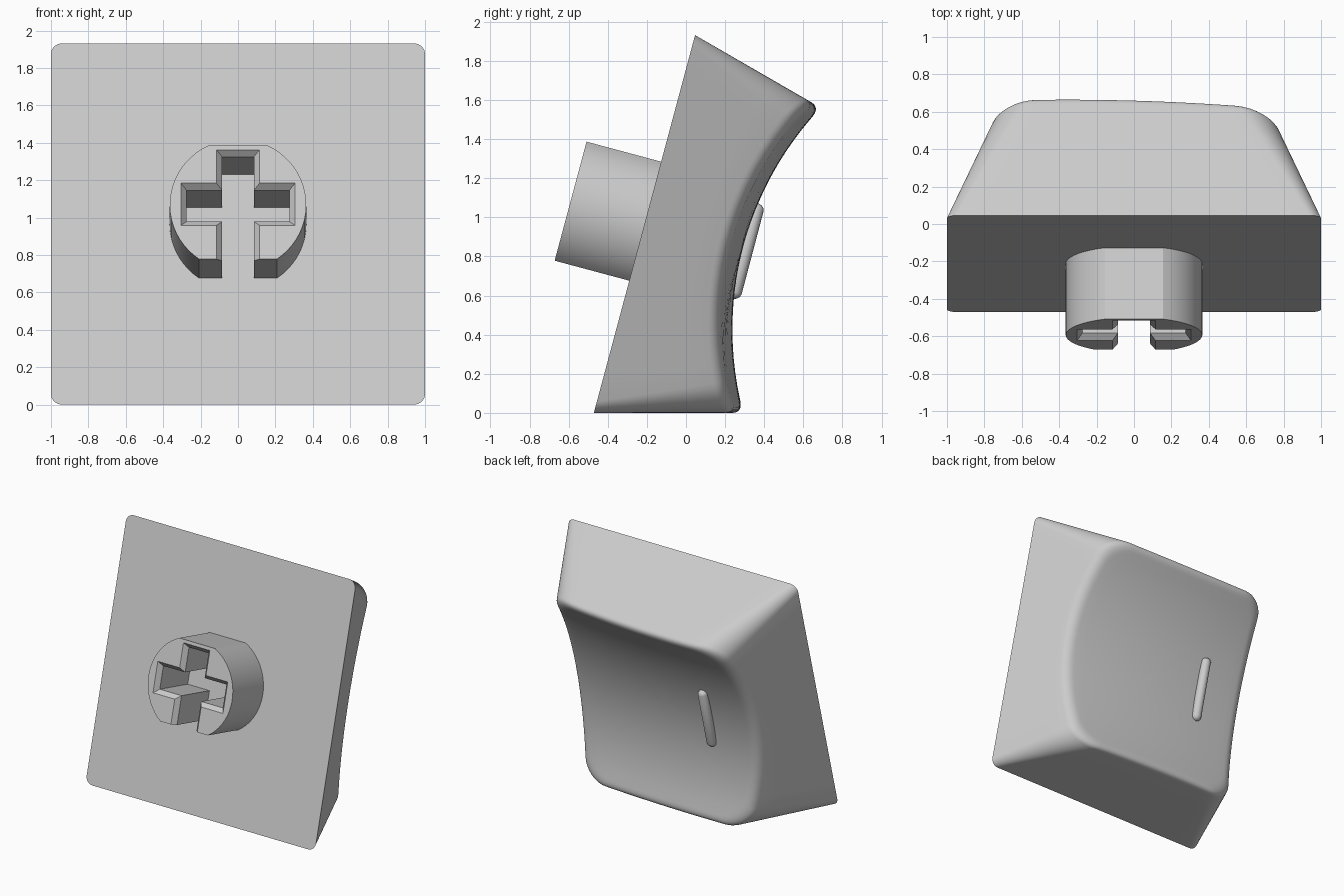
import bpy, bmesh, math
from mathutils import Matrix, Vector

if "Cube" in bpy.data.objects:
    bpy.data.objects.remove(bpy.data.objects["Cube"])

TILT = math.radians(15)
# local frame: u = width, v = up along the base plane, w = out through the dished back
c, s = math.cos(TILT), math.sin(TILT)
FRAME = Matrix(((1, 0, 0, 0), (0, s, c, -0.2125), (0, c, -s, 0.966), (0, 0, 0, 1)))

grey = bpy.data.materials.new("light_grey")
grey.diffuse_color = (0.6, 0.6, 0.6, 1)
grey.use_nodes = True
grey.node_tree.nodes["Principled BSDF"].inputs["Base Color"].default_value = grey.diffuse_color


def finish(bm, name, angle):
    bmesh.ops.transform(bm, matrix=FRAME, verts=bm.verts)
    bmesh.ops.recalc_face_normals(bm, faces=bm.faces)
    me = bpy.data.meshes.new(name)
    bm.to_mesh(me)
    bm.free()
    me.materials.append(grey)
    ob = bpy.data.objects.new(name, me)
    bpy.context.collection.objects.link(ob)
    bpy.ops.object.select_all(action='DESELECT')
    ob.select_set(True)
    bpy.context.view_layer.objects.active = ob
    bpy.ops.object.shade_smooth_by_angle(angle=math.radians(angle))
    return ob


def loft(bm, rings):
    vr = [[bm.verts.new(p) for p in r] for r in rings]
    for a, b in zip(vr, vr[1:]):
        for i in range(len(a)):
            j = (i + 1) % len(a)
            bm.faces.new((a[i], a[j], b[j], b[i]))
    return vr


# ---- cap body: tapered rounded square with a scooped back
EDGE, ARC = 14, 8
KEYS = []                       # (corner number, arc fraction, edge fraction)
SIGNS = [(1, 1), (-1, 1), (-1, -1), (1, -1)]
for k in range(4):
    KEYS += [(k, a / ARC, 0.0) for a in range(ARC + 1)]
    KEYS += [(k, 1.0, e / EDGE) for e in range(1, EDGE)]


def outline(key, w):
    """Point of the rounded-square section at depth w."""
    k, arc, frac = key
    hx, hv, r = 1 - 0.41 * w, 1 - math.tan(TILT) * w, 0.06 + 0.17 * w

    def corner(k, t):
        sx, sv = SIGNS[k % 4]
        a = math.pi / 2 * (k + t)
        return Vector((sx * (hx - r) + r * math.cos(a), sv * (hv - r) + r * math.sin(a), w))
    p = corner(k, arc)
    return p.lerp(corner(k + 1, 0), frac) if frac else p


def dish(x, v):
    """Depth of the scooped surface."""
    return 0.518 + 1.65 - math.sqrt(1.65 ** 2 - (v - 0.022) ** 2) - 0.053 * (x + 0.35) ** 2


FILLET = 0.055
columns = []
for key in KEYS:
    w = 0.6
    for _ in range(20):
        p = outline(key, w)
        w = dish(p.x, p.y)
    p = outline(key, w)
    start = outline(key, w - FILLET)
    col = [outline(key, (w - FILLET) * t) for t in (0, 0.25, 0.5, 0.75)]
    k_in = 1 - FILLET * 1.2 / max(abs(p.x), abs(p.y))
    end = Vector((p.x * k_in, p.y * k_in, dish(p.x * k_in, p.y * k_in)))
    for i in range(9):          # rounded rim
        t = i / 8
        col.append(start * (1 - t) ** 2 + p * 2 * t * (1 - t) + end * t * t)
    for i in range(1, 12):      # scooped surface towards the middle
        f = k_in * (1 - i / 12)
        col.append(Vector((p.x * f, p.y * f, dish(p.x * f, p.y * f))))
    columns.append(col)

bm = bmesh.new()
rings = loft(bm, list(zip(*columns)))
bm.faces.new(rings[0])
mid = bm.verts.new((0, 0, dish(0, 0)))
for i, a in enumerate(rings[-1]):
    bm.faces.new((a, rings[-1][(i + 1) % len(rings[-1])], mid))
finish(bm, "key_body", 40)

# ---- stem: flattened cylinder with a chamfered cross slot open at the bottom
R, TOP, BOT = 0.365, 0.33, -0.30
a0, a1 = math.asin(BOT / R), math.asin(TOP / R)
side = [(R * math.cos(a0 + (a1 - a0) * i / 20), R * math.sin(a0 + (a1 - a0) * i / 20)) for i in range(21)]
outer = side + [(-x, v) for x, v in reversed(side)]


def slot(g):
    """Cross slot path, widened by g."""
    half = [(0.085 + g, BOT), (0.085 + g, -0.083 - g), (0.275 + g, -0.083 - g),
            (0.275 + g, 0.09 + g), (0.085 + g, 0.09 + g), (0.085 + g, 0.275 + g)]
    return [(-x, v) for x, v in half] + half[::-1]


bm = bmesh.new()
rings = loft(bm, [[(x, v, w) for x, v in outer + slot(g)]
                  for w, g in ((0.0, 0), (-0.36, 0), (-0.395, 0.03))])
bm.faces.new(rings[-1])
finish(bm, "stem", 25)

# ---- raised finger bar on the scooped surface
bm = bmesh.new()
bmesh.ops.create_uvsphere(bm, u_segments=16, v_segments=12, radius=0.038,
                          matrix=Matrix.Rotation(math.pi / 2, 4, 'X'))
for v in bm.verts:
    v.co.y += 0.214 if v.co.y > 1e-4 else -0.214
bmesh.ops.translate(bm, verts=bm.verts, vec=(-0.4, 0, 0.535))
finish(bm, "finger_bar", 60)
